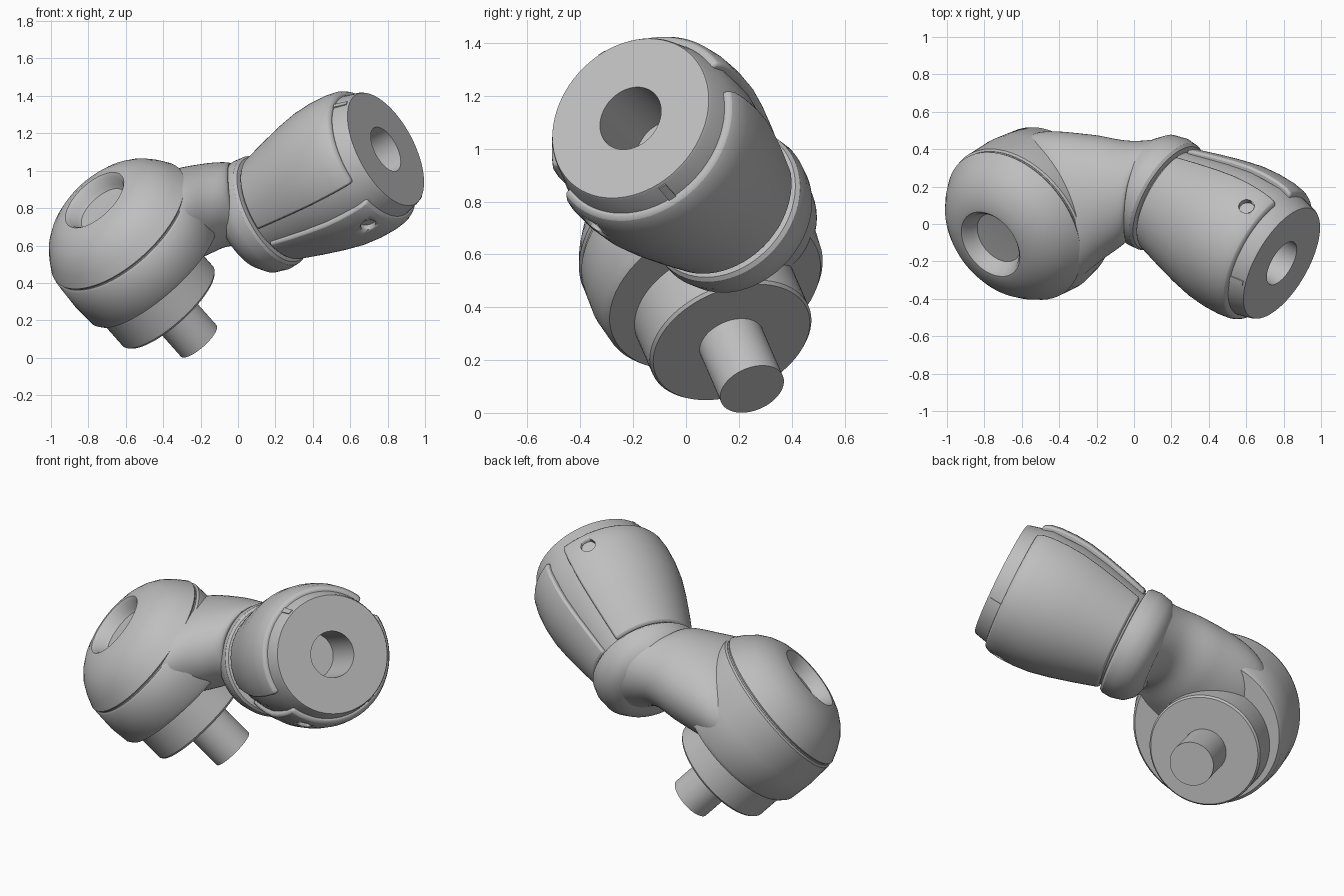
import bpy, bmesh, math
from mathutils import Vector, Matrix

if "Cube" in bpy.data.objects:
    bpy.data.objects.remove(bpy.data.objects["Cube"])

grey = bpy.data.materials.new("satin_grey")
grey.use_nodes = True
colour = (0.52, 0.52, 0.52, 1)
grey.diffuse_color = colour
grey.node_tree.nodes["Principled BSDF"].inputs["Base Color"].default_value = colour


def frame(origin, axis):
    """Matrix whose z runs along the axis and whose x points upward."""
    w = Vector(axis).normalized()
    up = Vector((0, 0, 1))
    x = (up - w * up.dot(w)).normalized()
    m = Matrix((x, w.cross(x), w)).transposed().to_4x4()
    m.translation = origin
    return m


def finish(name, bm, matrix, angle=32):
    """Turn the bmesh into a smooth-shaded grey object."""
    bmesh.ops.remove_doubles(bm, verts=bm.verts, dist=1e-5)
    bmesh.ops.recalc_face_normals(bm, faces=bm.faces)
    mesh = bpy.data.meshes.new(name)
    bm.to_mesh(mesh)
    bm.free()
    obj = bpy.data.objects.new(name, mesh)
    bpy.context.collection.objects.link(obj)
    obj.matrix_world = matrix
    mesh.materials.append(grey)
    bpy.ops.object.select_all(action='DESELECT')
    obj.select_set(True)
    bpy.context.view_layer.objects.active = obj
    bpy.ops.object.shade_smooth_by_angle(angle=math.radians(angle))
    return obj


def lathe(name, profile, matrix, start=0, sweep=360, steps=72, closed=False):
    """Spin (radius, height) points about the frame's z; closed makes a solid sector."""
    bm = bmesh.new()
    full = sweep == 360
    rows = []
    for i in range(steps if full else steps + 1):
        a = math.radians(start + sweep * i / steps)
        rows.append([bm.verts.new((r * math.cos(a), r * math.sin(a), t)) for r, t in profile])
    n = len(profile)
    for i in range(steps):
        a, b = rows[i], rows[(i + 1) % len(rows)]
        for j in range(n if closed else n - 1):
            k = (j + 1) % n
            bm.faces.new((a[j], b[j], b[k], a[k]))
    if not full:
        bm.faces.new(rows[0])
        bm.faces.new(rows[-1])
    return finish(name, bm, matrix)


def loft(name, sections, cuts=1, sides=64):
    """Skin elliptical sections (centre, axis, height, width); cuts > 1 rounds the run."""
    rings = []
    for centre, axis, rx, ry in sections:
        m = frame(centre, axis)
        angles = [2 * math.pi * i / sides for i in range(sides)]
        rings.append([m @ Vector((rx * math.cos(a), ry * math.sin(a), 0)) for a in angles])
    last = len(rings) - 1
    bm = bmesh.new()
    rows = []
    for s in range(last * cuts + 1):
        i = min(s // cuts, last - 1)
        t = s / cuts - i
        row = []
        for p0, p1, p2, p3 in zip(rings[max(i - 1, 0)], rings[i], rings[i + 1],
                                  rings[min(i + 2, last)]):
            # Catmull-Rom between neighbouring sections
            row.append(bm.verts.new(p1 + (p2 - p0) * (t / 2)
                                    + (p0 * 2 - p1 * 5 + p2 * 4 - p3) * (t * t / 2)
                                    + (p1 * 3 - p0 - p2 * 3 + p3) * (t ** 3 / 2)))
        rows.append(row)
    for a, b in zip(rows, rows[1:]):
        for j in range(sides):
            k = (j + 1) % sides
            bm.faces.new((a[j], a[k], b[k], b[j]))
    bm.faces.new(rows[0])
    bm.faces.new(rows[-1])
    return finish(name, bm, Matrix(), 40)


lower_axis = Vector((-0.63, -0.31, 0.71)).normalized()
dome_axis = Vector((-0.60, -0.47, 0.65)).normalized()
upper_axis = Vector((0.787, -0.454, 0.418)).normalized()
face_centre = Vector((0.79, -0.21, 1.115))
dome_centre = Vector((-0.635, -0.005, 0.70))
base_centre = Vector((-0.44, 0.11, 0.455))
peg = frame((-0.21, 0.25, 0.09), lower_axis)
dome = frame(dome_centre, dome_axis)
sleeve = frame(face_centre, upper_axis)

# Lower joint: peg and hub
lathe("lower_peg", [(0, 0), (.127, 0), (.127, .3), (0, .3)], peg)
lathe("lower_hub", [(0, .25), (.312, .25), (.322, .262), (.322, .55), (0, .55)], peg)

# Dome with its round recess, and the housing below the tilted seam
lathe("dome", [
    (0, .14), (.145, .145), (.16, .165), (.178, .205), (.195, .22), (.22, .218),
    (.28, .195), (.33, .165), (.375, .125), (.415, .07), (.447, .012), (.44, .002),
    (.44, -.02), (0, -.02)], dome)
loft("housing", [
    (dome_centre - dome_axis * .006, dome_axis, .442, .442),
    (dome_centre - dome_axis * .016, dome_axis, .452, .452),
    ((-.535, .055, .58), lower_axis + dome_axis, .455, .455),
    (base_centre + lower_axis * .025, lower_axis, .437, .437),
    (base_centre, lower_axis, .42, .42)])

# Arm that narrows from the housing to the collar
loft("elbow_arm", [
    ((.08, .2, .74), -upper_axis, .30, .30),
    ((-.03, .175, .82), (-1, .05, -.1), .225, .27),
    ((-.2, .145, .785), (-1, -.1, 0), .25, .335),
    ((-.42, .09, .72), (-.95, -.2, .1), .27, .41),
    ((-.58, .06, .66), (-.9, -.3, .2), .22, .36)], cuts=8)

# Collar that carries the sleeve
lathe("collar", [(0, -.985), (.2, -.985), (.265, -.96), (.308, -.91), (.324, -.84),
                 (.32, -.785), (.308, -.77), (.28, -.765), (0, -.765)], sleeve)

# Sleeve core with a bored end face
lathe("sleeve_core", [(0, -.3), (.13, -.3), (.13, 0), (.332, 0), (.338, -.01), (.36, -.1),
                      (.375, -.15), (.372, -.35), (.345, -.5), (.27, -.8), (0, -.8)], sleeve)

# Two half shells, each with a screw hole close to one edge
outer = [(.378, -.085), (.395, -.12), (.404, -.18), (.406, -.27), (.398, -.37),
         (.376, -.48), (.343, -.61), (.302, -.755)]
shell_profile = outer + [(r - .04, t) for r, t in reversed(outer)]
for side, start in (("top", -45), ("bottom", 135)):
    shell = lathe(side + "_shell", shell_profile, sleeve, start, 160, 40, True)
    a = math.radians(start + 20)
    out = sleeve.to_3x3() @ Vector((math.cos(a), math.sin(a), 0))
    hole = face_centre - upper_axis * .18 + out * .34
    cutter = lathe(side + "_screw_cutter", [(0, 0), (.042, 0), (.042, .15), (0, .15)],
                   frame(hole, out), steps=24)
    cutter.hide_render = True
    cutter.hide_viewport = True
    bevel = shell.modifiers.new("soft_edges", 'BEVEL')
    bevel.width = .012
    bevel.segments = 2
    bevel.limit_method = 'ANGLE'
    bevel.angle_limit = math.radians(40)
    cut = shell.modifiers.new("screw_hole", 'BOOLEAN')
    cut.operation = 'DIFFERENCE'
    cut.object = cutter

# Small index keys on the end cap
for i, a in enumerate((33, 213)):
    lathe("index_key_%d" % (i + 1), [(.33, -.012), (.343, -.012), (.364, -.09), (.34, -.09)],
          sleeve, a, 5, 3, True)
